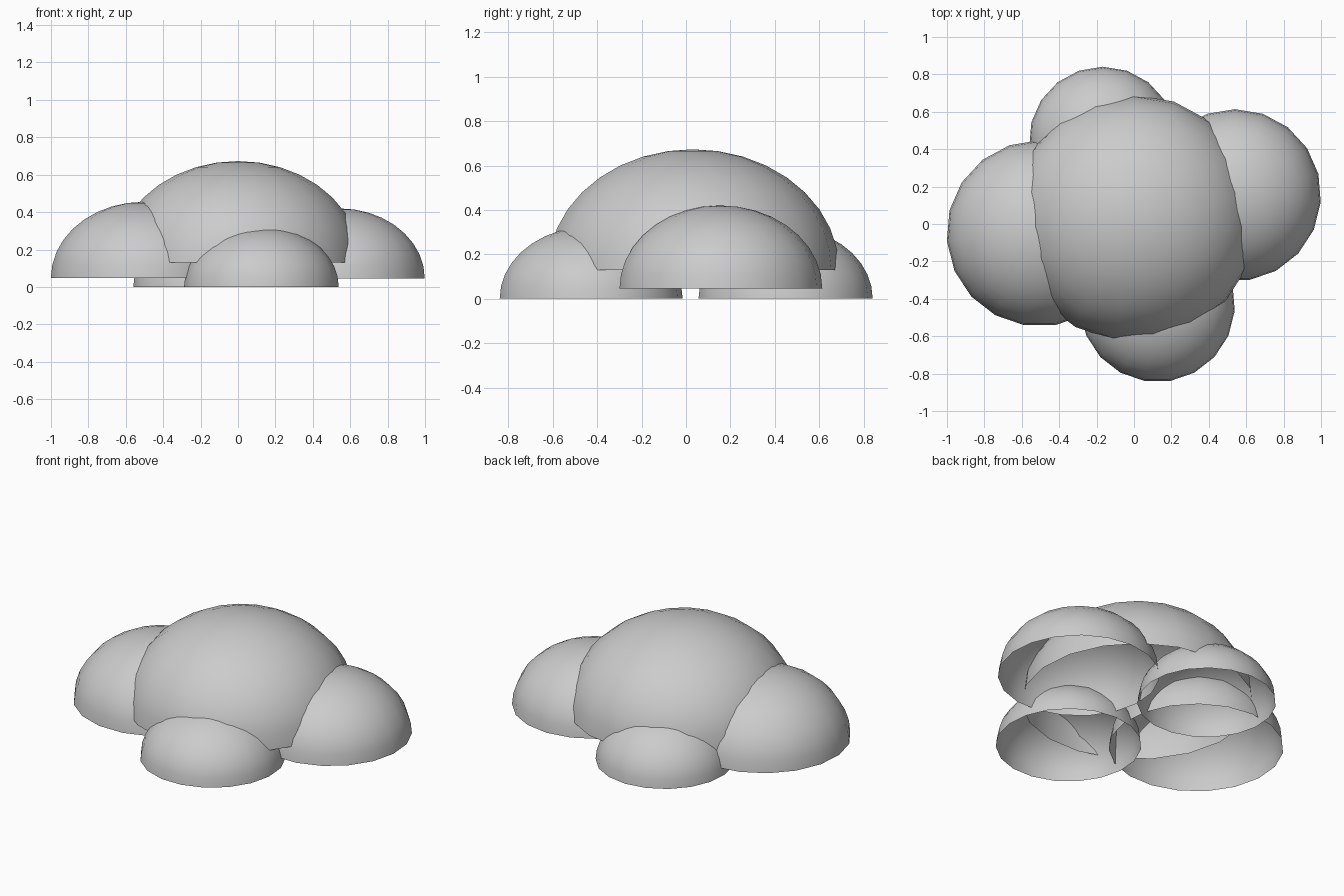
import bpy, bmesh, math
from mathutils import Vector

cube = bpy.data.objects.get("Cube")
if cube:
    bpy.data.objects.remove(cube, do_unlink=True)

SEGMENTS = 19
RINGS = 9

grey = bpy.data.materials.new("plain grey")
grey.use_nodes = True
colour = (0.6, 0.6, 0.6, 1.0)
grey.diffuse_color = colour
grey.node_tree.nodes["Principled BSDF"].inputs["Base Color"].default_value = colour


def dome(name, centre, radius, height):
    """Open-bottomed half ellipsoid, made by spinning a quarter arc."""
    bm = bmesh.new()
    angles = [math.pi / 2 * i / RINGS for i in range(RINGS + 1)]
    arc = [bm.verts.new((0, radius * math.cos(a), height * math.sin(a))) for a in angles]
    edges = [bm.edges.new(pair) for pair in zip(arc, arc[1:])]
    bmesh.ops.spin(bm, geom=arc + edges, cent=(0, 0, 0), axis=(0, 0, 1),
                   angle=math.tau, steps=SEGMENTS)
    bmesh.ops.remove_doubles(bm, verts=bm.verts[:], dist=0.0005)
    bm.normal_update()
    # Point every face outwards
    inward = [f for f in bm.faces if f.normal.dot(f.calc_center_median()) < 0]
    bmesh.ops.reverse_faces(bm, faces=inward)
    for face in bm.faces:
        face.smooth = True
    mesh = bpy.data.meshes.new(name)
    bm.to_mesh(mesh)
    bm.free()
    mesh.materials.append(grey)
    obj = bpy.data.objects.new(name, mesh)
    obj.location = Vector(centre)
    bpy.context.collection.objects.link(obj)


# Large central mound and the four smaller ones around it
dome("main_dome", (0, 0.03, 0.13), 0.66, 0.543)
dome("right_dome", (-0.504, -0.05, 0.048), 0.498, 0.407)
dome("left_dome", (0.54, 0.154, 0.045), 0.46, 0.375)
dome("front_dome", (0.125, -0.43, 0), 0.415, 0.325)
dome("back_dome", (-0.166, 0.446, 0), 0.395, 0.32)
